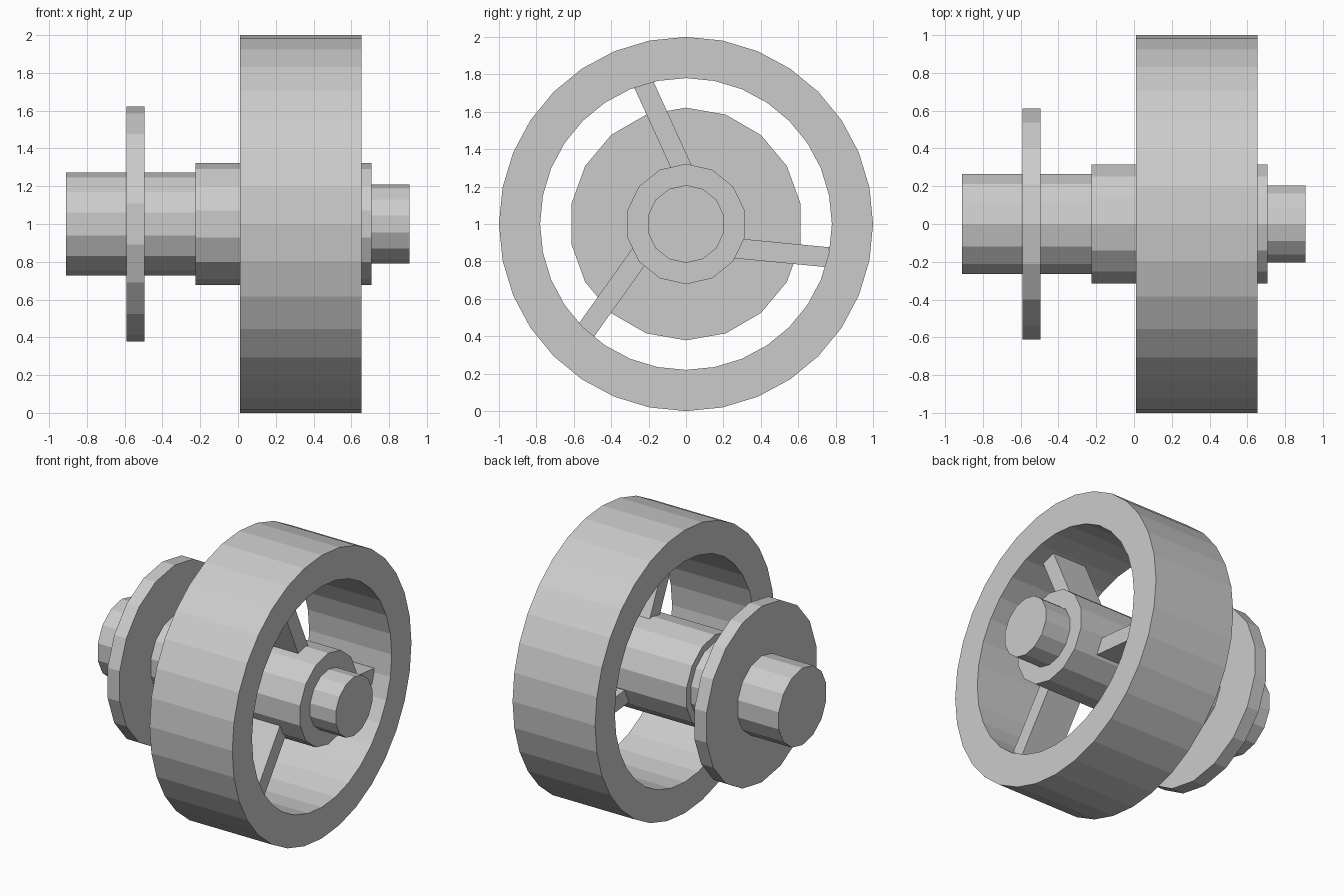
import bpy, bmesh
from math import sin, cos, pi, radians
from mathutils import Matrix, Vector

if "Cube" in bpy.data.objects:
    bpy.data.objects.remove(bpy.data.objects["Cube"])

AXIS_Z = 1.0


def finish(bm, name):
    bmesh.ops.recalc_face_normals(bm, faces=bm.faces)
    mesh = bpy.data.meshes.new(name)
    bm.to_mesh(mesh)
    bm.free()
    obj = bpy.data.objects.new(name, mesh)
    bpy.context.collection.objects.link(obj)
    return obj


def lathe(name, profile, sides, closed=False):
    """Revolve (x, radius) points around the wheel axis; open ends get caps."""
    bm = bmesh.new()
    rings = []
    for x, r in profile:
        rings.append([bm.verts.new((x, r * sin(2 * pi * k / sides),
                                    AXIS_Z + r * cos(2 * pi * k / sides)))
                      for k in range(sides)])
    pairs = list(zip(rings, rings[1:]))
    if closed:
        pairs.append((rings[-1], rings[0]))
    else:
        bm.faces.new(rings[0])
        bm.faces.new(rings[-1])
    for a, b in pairs:
        for k in range(sides):
            j = (k + 1) % sides
            bm.faces.new((a[k], a[j], b[j], b[k]))
    return finish(bm, name)


# Rim: heavy 32-sided ring
lathe("wheel_rim", [(0.01, 1.0), (0.655, 1.0), (0.655, 0.78), (0.01, 0.78)], 32, closed=True)

# Stepped hub and axle, 14 sides
lathe("hub_and_axle", [(-0.91, 0.272), (-0.225, 0.272), (-0.225, 0.322), (0.706, 0.322),
                       (0.706, 0.208), (0.907, 0.208)], 14)

# Flange disc on the inner axle, 18 sides
lathe("flange_disc", [(-0.59, 0.622), (-0.495, 0.622)], 18)

# Three spokes, each offset sideways from the axis
for i in range(3):
    bm = bmesh.new()
    bmesh.ops.create_cube(bm, size=1.0)
    bmesh.ops.scale(bm, vec=Vector((0.265, 0.525, 0.107)), verts=bm.verts)
    bmesh.ops.translate(bm, vec=Vector((0.395, 0.5125, -0.104)), verts=bm.verts)
    turn = Matrix.Rotation(radians(-5.5 + 120 * i), 4, 'X')
    bmesh.ops.transform(bm, matrix=Matrix.Translation((0, 0, AXIS_Z)) @ turn, verts=bm.verts)
    finish(bm, f"spoke_{i + 1}")
